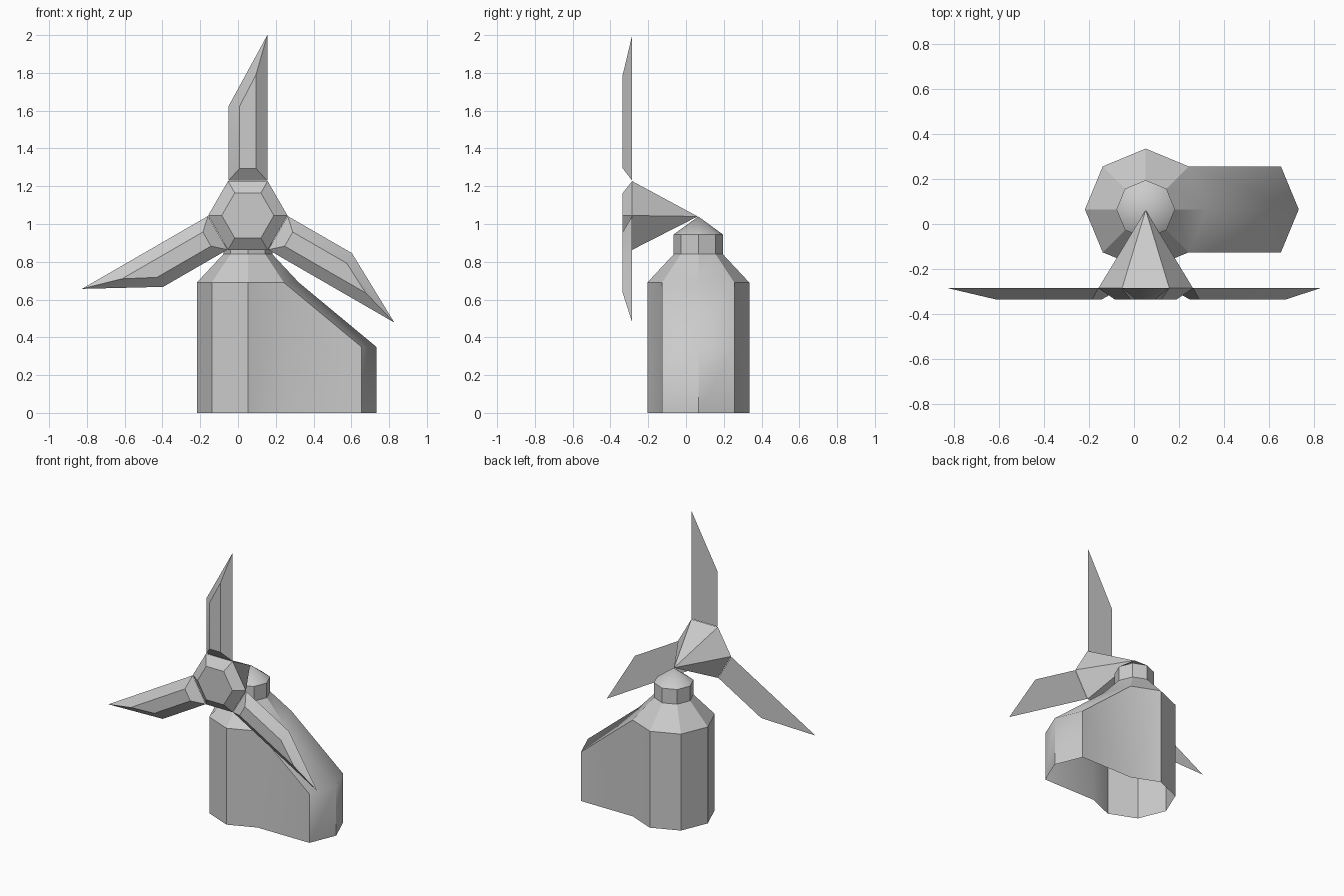
import bpy, bmesh
from math import cos, sin, pi, radians
from mathutils import Vector, Matrix

cube = bpy.data.objects.get("Cube")
if cube:
    bpy.data.objects.remove(cube, do_unlink=True)

GREY = (0.6, 0.6, 0.6, 1)
grey = bpy.data.materials.new("plain_grey")
grey.use_nodes = True
grey.diffuse_color = GREY
grey.node_tree.nodes["Principled BSDF"].inputs["Base Color"].default_value = GREY

CX, TOWER_Y, HUB_Z = 0.052, 0.065, 1.045
HUB_BACK, HUB_FRONT = -0.285, -0.335
END_Z = 0.35


def finish(name, bm, soft_edge=lambda e: False):
    """Make the object, keeping edges over 30 degrees sharp."""
    bmesh.ops.recalc_face_normals(bm, faces=bm.faces)
    for f in bm.faces:
        f.smooth = True
    for e in bm.edges:
        e.smooth = soft_edge(e) or e.calc_face_angle(0) < radians(30)
    mesh = bpy.data.meshes.new(name)
    bm.to_mesh(mesh)
    bm.free()
    mesh.materials.append(grey)
    obj = bpy.data.objects.new(name, mesh)
    bpy.context.collection.objects.link(obj)
    return obj


def polygon(sides, radius, place):
    angles = [2 * pi * i / sides for i in range(sides)]
    return [place(radius * cos(a), radius * sin(a)) for a in angles]


def loft(bm, rings):
    """Join rings of equal length with quads and return the vertex rings."""
    loops = [[bm.verts.new(p) for p in ring] for ring in rings]
    for low, high in zip(loops, loops[1:]):
        for i in range(len(low)):
            j = (i + 1) % len(low)
            bm.faces.new((low[i], low[j], high[j], high[i]))
    return loops


def fan(bm, loop, point):
    tip = bm.verts.new(point)
    for a, b in zip(loop, loop[1:] + loop[:1]):
        bm.faces.new((a, b, tip))


# Eight-sided tower, open below, with shoulder, neck and pointed cap
bm = bmesh.new()
profile = [(0.27, 0), (0.27, 0.69), (0.13, 0.84), (0.13, 0.945)]
rings = [polygon(8, r, lambda x, y: (CX + x, TOWER_Y + y, z)) for r, z in profile]
loops = loft(bm, rings)
fan(bm, loops[-1], (CX, TOWER_Y, 1.04))

# Side wing: two wall faces drawn out to the side under a sloping roof
walls = [f for f in bm.faces
         if f.calc_center_median().z < 0.4 and f.calc_center_median().x > CX + 0.2]
out = bmesh.ops.extrude_face_region(bm, geom=walls)["geom"]
bmesh.ops.delete(bm, geom=[f for f in walls if f.is_valid], context='FACES_ONLY')
for v in out:
    if isinstance(v, bmesh.types.BMVert):
        v.co.x += 0.41
        if v.co.z > 0.1:
            v.co.z = END_Z
floor = [f for f in bm.faces if all(v.co.z < 0.01 for v in f.verts)]
bmesh.ops.delete(bm, geom=floor, context='FACES')
finish("tower_and_wing", bm,
       lambda e: all(abs(v.co.z - END_Z) < 0.01 for v in e.verts))

# Six-sided hub: bevelled front plate and long cone running back to the cap
bm = bmesh.new()
rings = [polygon(6, r, lambda x, z: (CX + x, y, HUB_Z + z))
         for r, y in [(0.21, HUB_BACK), (0.138, HUB_FRONT)]]
back, front = loft(bm, rings)
bm.faces.new(front)
fan(bm, back, (CX, 0.062, HUB_Z - 0.005))
finish("rotor_hub", bm)

# Three blades: flat back outline, smaller raised front outline, bevelled between
OUTER = [(-0.103, 0.184), (0.103, 0.184), (0.103, 0.955), (-0.103, 0.577)]
INNER = [(-0.043, 0.25), (0.043, 0.25), (0.043, 0.745), (-0.043, 0.58)]
for i, label in enumerate(("top", "right", "left")):
    spin = Matrix.Rotation(radians(120 * i), 4, 'Y')
    hub = Vector((CX, 0, HUB_Z))
    bm = bmesh.new()
    rings = [[hub + spin @ Vector((x, y, z)) for x, z in outline]
             for outline, y in ((OUTER, HUB_BACK), (INNER, HUB_FRONT))]
    back, front = loft(bm, rings)
    bm.faces.new(back)
    bm.faces.new(front)
    finish("blade_" + label, bm)
